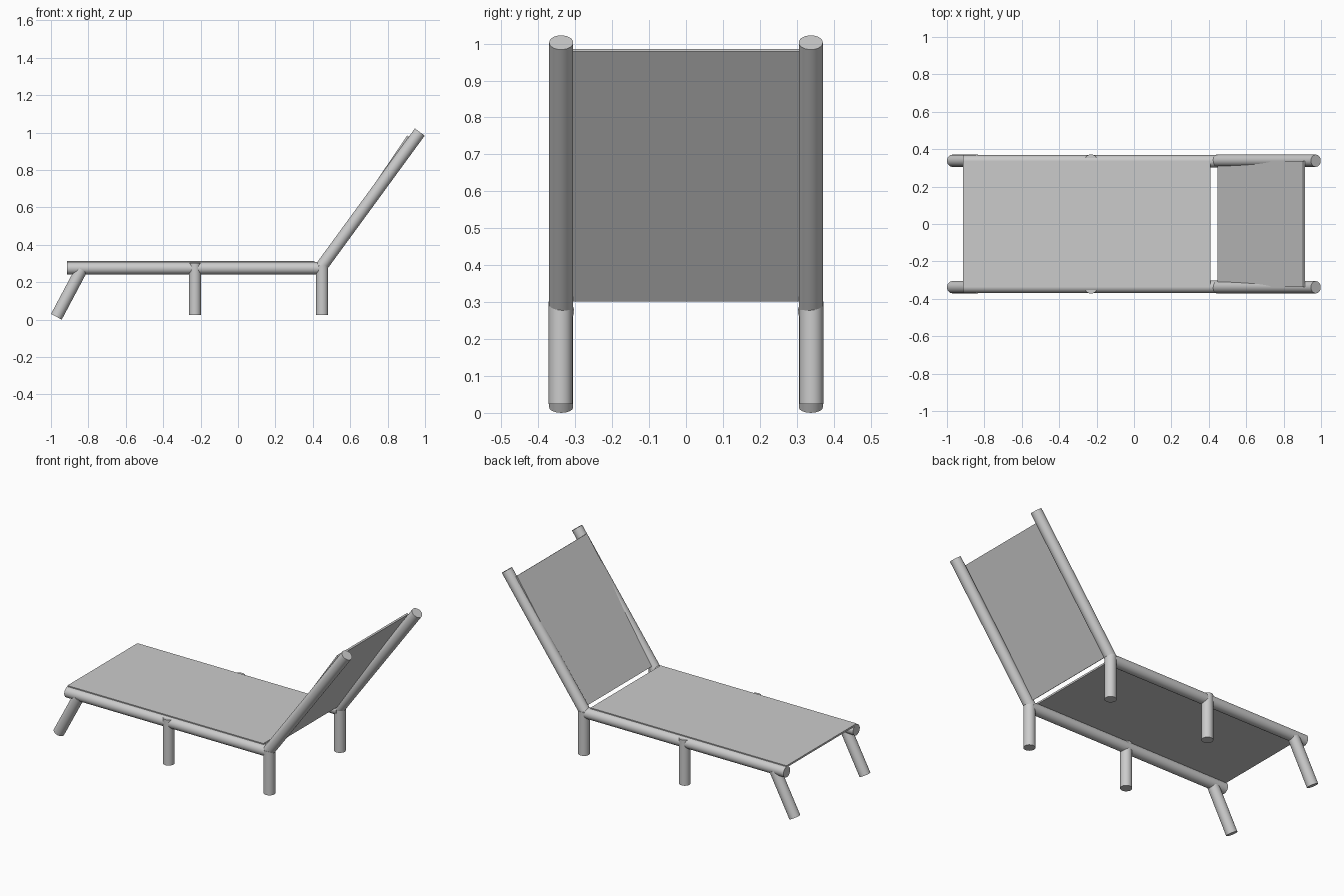
import bpy, math
from mathutils import Vector

if "Cube" in bpy.data.objects:
    bpy.data.objects.remove(bpy.data.objects["Cube"])

R = 0.0325   # tube radius
Y = 0.338    # half distance between the two side frames


def tube(name, a, b):
    """Round tube between two points."""
    a, b = Vector(a), Vector(b)
    d = b - a
    bpy.ops.mesh.primitive_cylinder_add(vertices=48, radius=R, depth=d.length,
                                        location=(a + b) / 2)
    o = bpy.context.object
    o.name = name
    o.rotation_euler = d.to_track_quat('Z', 'Y').to_euler()
    bpy.ops.object.shade_smooth_by_angle(angle=math.radians(40))
    return o


def sheet(name, a, b, width, thick):
    """Thin panel whose centre line runs from a to b in the xz plane."""
    (ax, az), (bx, bz) = a, b
    bpy.ops.mesh.primitive_cube_add(size=1, location=((ax + bx) / 2, 0, (az + bz) / 2))
    o = bpy.context.object
    o.name = name
    o.scale = (math.hypot(bx - ax, bz - az), width, thick)
    o.rotation_euler = (0, -math.atan2(bz - az, bx - ax), 0)
    return o


# side frames: rail, back post and three legs on each side
for side, y in (("right", -Y), ("left", Y)):
    tube(side + "_rail", (-0.915, y * 0.993, 0.275), (0.45, y * 0.993, 0.275))
    tube(side + "_back_post", (0.446, y, 0.283), (0.972, y, 1.003))
    tube(side + "_front_leg", (-0.971, y, 0.0155), (-0.837, y, 0.268))
    tube(side + "_middle_leg", (-0.23, y * 1.005, 0.024), (-0.23, y * 1.005, 0.302))
    tube(side + "_rear_leg", (0.45, y * 1.005, 0.024), (0.45, y * 1.005, 0.29))

# stretched panels
sheet("seat_panel", (-0.915, 0.308), (0.408, 0.308), 2 * Y, 0.011)
sheet("back_panel", (0.451, 0.305), (0.909, 0.982), 2 * Y, 0.01)
